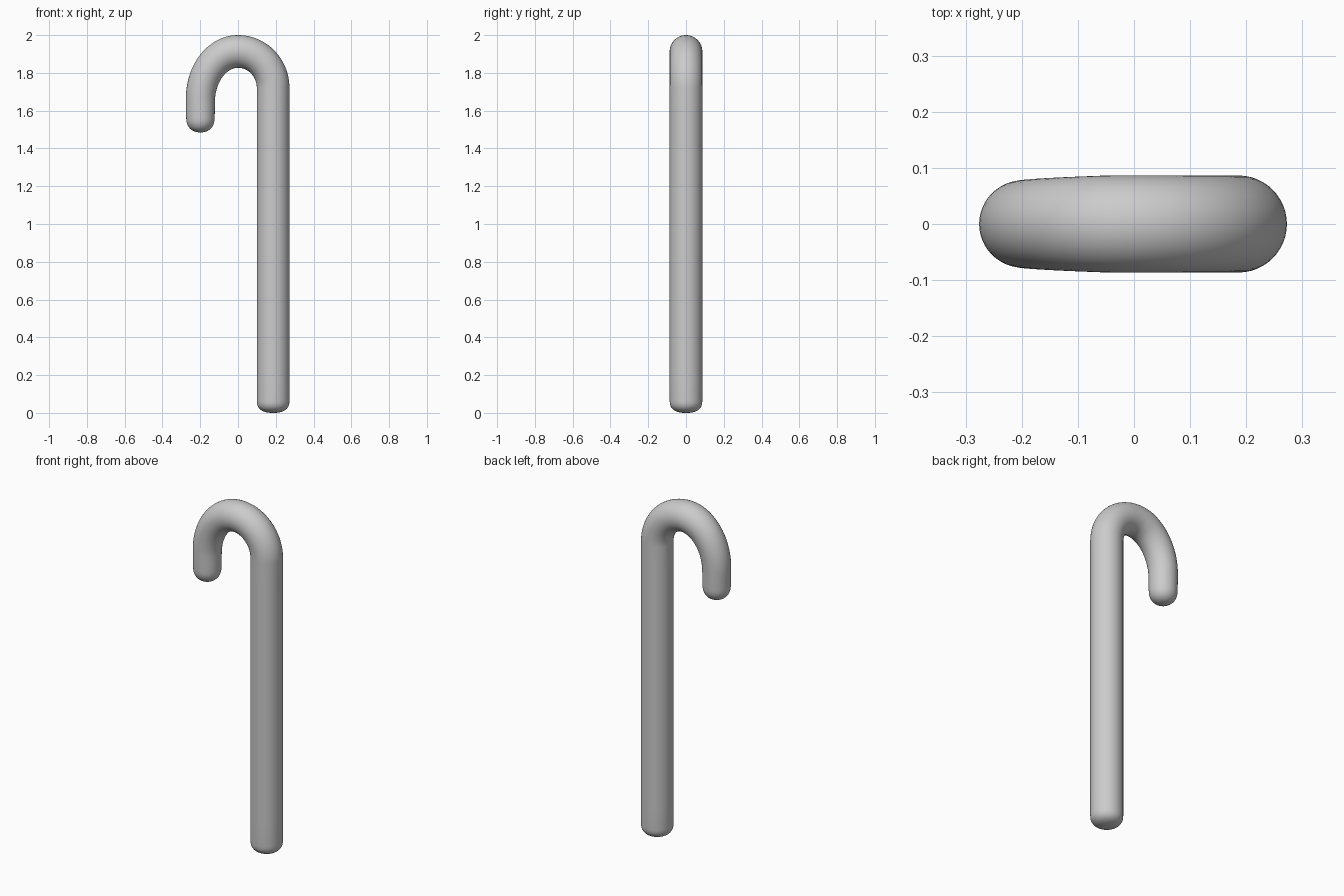
import bpy, bmesh
from math import sin, cos, pi
from mathutils import Vector

if "Cube" in bpy.data.objects:
    bpy.data.objects.remove(bpy.data.objects["Cube"])

SIDES = 48
R_SHAFT, R_TIP = 0.0865, 0.0755
rings = []  # (centre x, centre z, normal x, normal z, radius)


def cap(x, z_end, h, r, sign, power):
    """Rounded end: rings from pole towards full radius, sign gives inward z direction."""
    out = []
    for i in range(1, 11):
        t = i / 10 * pi / 2
        out.append((x, z_end + sign * h * (1 - cos(t) ** (2 / power)),
                    r * sin(t) ** (2 / power)))
    return out


# rounded foot and straight shaft
XS, XT = 0.186, -0.199
for x, z, r in cap(XS, 0.0, 0.065, R_SHAFT, 1, 2.5):
    rings.append((x, z, 1, 0, r))
for i in range(1, 12):
    rings.append((XS, 0.065 + (1.72 - 0.065) * i / 12, 1, 0, R_SHAFT))

# crook: two quarter ellipses meeting at the top
STEPS = 24
for i in range(2 * STEPS + 1):
    t = i / STEPS * pi / 2
    a, zc = (XS, 1.72) if i <= STEPS else (-XT, 1.655)
    b = 1.9135 - zc
    n = Vector((cos(t) / a, sin(t) / b)).normalized()
    f = max(0, (i - STEPS * 1.15) / (STEPS * 0.85))
    rings.append((a * cos(t), zc + b * sin(t), n.x, n.y, R_SHAFT + (0.077 - R_SHAFT) * f))

# short leg and rounded tip
rings.append((XT, 1.61, -1, 0, 0.0765))
for x, z, r in reversed(cap(XT, 1.485, 0.08, R_TIP, 1, 2.3)):
    rings.append((x, z, -1, 0, r))

# skin the rings
bm = bmesh.new()
loops = []
for x, z, nx, nz, r in rings:
    loops.append([bm.verts.new((x + nx * r * cos(u), r * sin(u), z + nz * r * cos(u)))
                  for u in (2 * pi * k / SIDES for k in range(SIDES))])
for a, b in zip(loops, loops[1:]):
    for k in range(SIDES):
        j = (k + 1) % SIDES
        bm.faces.new((a[k], a[j], b[j], b[k]))
for loop, pole in ((loops[0], (XS, 0, 0)), (loops[-1], (XT, 0, 1.485))):
    p = bm.verts.new(pole)
    for k in range(SIDES):
        bm.faces.new((loop[k], loop[(k + 1) % SIDES], p))
bmesh.ops.recalc_face_normals(bm, faces=bm.faces)
for f in bm.faces:
    f.smooth = True
mesh = bpy.data.meshes.new("hooked_cane")
bm.to_mesh(mesh)
bm.free()
bpy.context.collection.objects.link(bpy.data.objects.new("hooked_cane", mesh))
